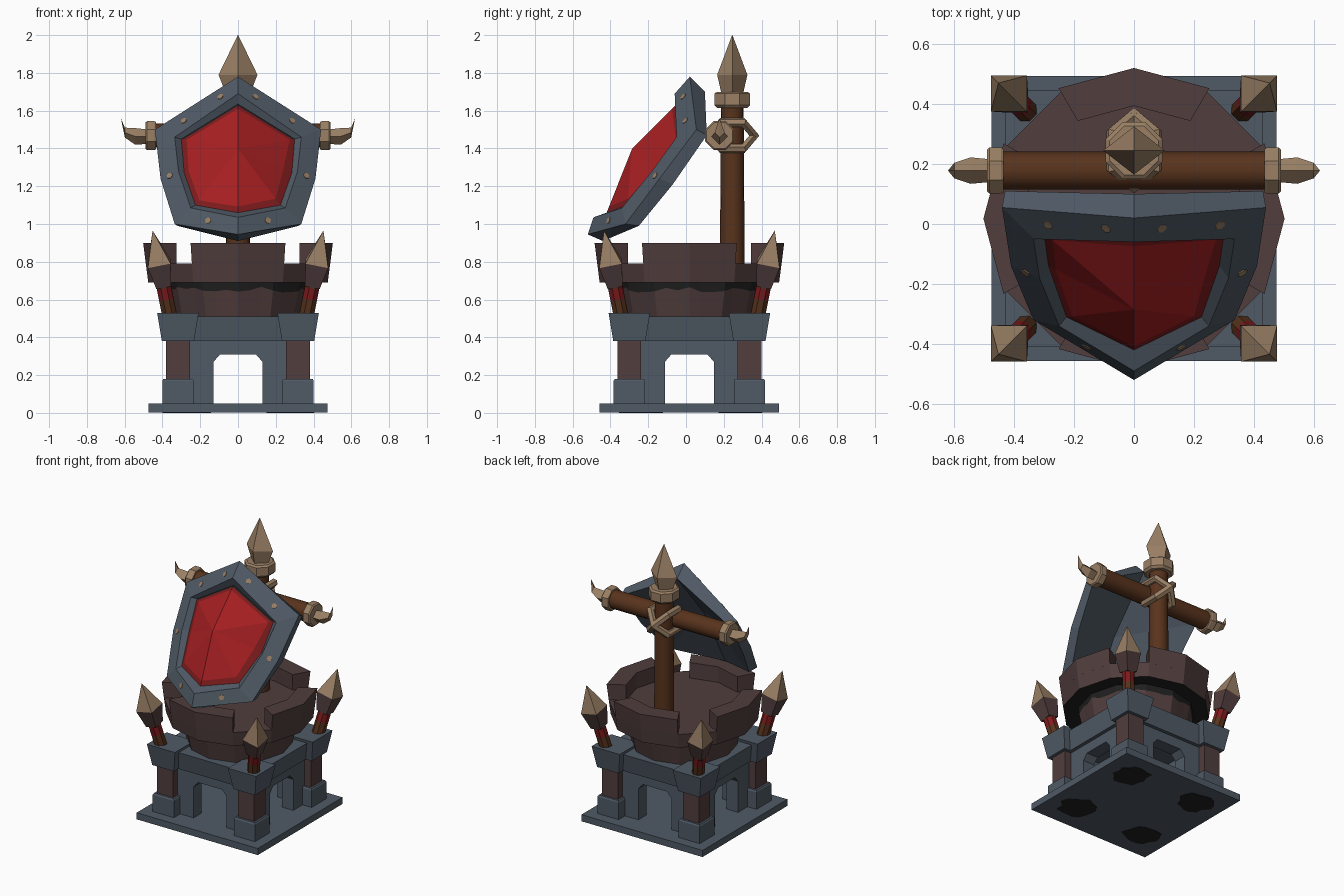
import bpy, bmesh, math, random
from mathutils import Vector as V

if "Cube" in bpy.data.objects:
    bpy.data.objects.remove(bpy.data.objects["Cube"])

random.seed(4)
CY = 0.018  # y centre of the tower

def mat(name, c):
    m = bpy.data.materials.new(name)
    m.diffuse_color = (*c, 1)
    m.use_nodes = True
    m.node_tree.nodes["Principled BSDF"].inputs["Base Color"].default_value = m.diffuse_color
    return m

STONE = mat("grey_stone", (0.080, 0.103, 0.132))
BROWN = mat("brown_stone", (0.083, 0.047, 0.047))
WOOD = mat("wood", (0.098, 0.033, 0.012))
BRONZE = mat("bronze", (0.325, 0.215, 0.130))
RED = mat("bright_red", (0.390, 0.014, 0.016))
DEEP = mat("deep_red", (0.210, 0.011, 0.012))
DARK = mat("soot", (0.014, 0.014, 0.014))

def loft(name, rings, mats, cap=True, smooth=False, rule=None):
    """Skin a stack of rings; a one-point ring makes a tip. mats: one per band, or a single one."""
    bm = bmesh.new()
    one = not isinstance(mats, list)
    slots = [mats] if one else list(dict.fromkeys(mats))
    rv = [[bm.verts.new(p) for p in r] for r in rings]
    n = max(len(r) for r in rings)
    for k in range(len(rv) - 1):
        a, b = rv[k], rv[k + 1]
        for i in range(n):
            j = (i + 1) % n
            vs = [a[i % len(a)], a[j % len(a)], b[j % len(b)], b[i % len(b)]]
            f = bm.faces.new(list(dict.fromkeys(vs)))
            m = mats if one else mats[k]
            if rule:
                m = rule(k, f.calc_center_median(), m)
            f.material_index = slots.index(m)
    if cap:
        for r, k in ((rv[0], 0), (rv[-1], -1)):
            if len(r) > 2:
                bm.faces.new(r).material_index = 0 if one else slots.index(mats[k])
    bmesh.ops.remove_doubles(bm, verts=bm.verts, dist=1e-5)
    bmesh.ops.recalc_face_normals(bm, faces=bm.faces)
    me = bpy.data.meshes.new(name)
    bm.to_mesh(me)
    bm.free()
    ob = bpy.data.objects.new(name, me)
    bpy.context.collection.objects.link(ob)
    for m in slots:
        me.materials.append(m)
    if smooth:
        bpy.ops.object.select_all(action='DESELECT')
        ob.select_set(True)
        bpy.context.view_layer.objects.active = ob
        bpy.ops.object.shade_smooth_by_angle(angle=0.7)
    return ob

def ngon(x, y, z, r, n, off=0.0):
    return [V((x + r * math.cos(off + math.tau * i / n), y + r * math.sin(off + math.tau * i / n), z)) for i in range(n)]

def rect(x, y, z, hx, hy=None):
    hy = hy or hx
    return [V((x + a * hx, y + b * hy, z)) for a, b in ((-1, -1), (1, -1), (1, 1), (-1, 1))]

def xring(x, y, z, r, n, off=0.0):
    return [V((x, y + r * math.cos(off + math.tau * i / n), z + r * math.sin(off + math.tau * i / n))) for i in range(n)]

CORNERS = [(sx, sy) for sx in (-1, 1) for sy in (-1, 1)]

# Base plate with ragged soot patches underneath
loft("base_plate", [rect(0, CY, .003, .475), rect(0, CY, .05, .475)], STONE)
for sx, sy in CORNERS:
    p = []
    for i in range(16):
        a, r = math.tau * i / 16, random.uniform(.095, .135)
        p.append(V((sx * .27 + r * math.cos(a), CY + sy * .27 + r * math.sin(a), 0)))
    loft("soot_patch", [p, [q + V((0, 0, .004)) for q in p]], DARK)

# Four arched walls
arch = [(-.3, .05), (-.13, .05), (-.13, .27), (-.095, .31), (.095, .31), (.13, .27), (.13, .05), (.3, .05), (.3, .39), (-.3, .39)]
for k in range(4):
    c, s = round(math.cos(k * math.pi / 2)), round(math.sin(k * math.pi / 2))
    loft("arch_wall", [[V((c * u + s * d, CY + s * u - c * d, z)) for u, z in arch] for d in (.33, .24)], STONE)
loft("stone_band", [rect(0, CY, .38, .355), rect(0, CY, .51, .38)], STONE)

# Corner pillars, caps and leaning stakes
for sx, sy in CORNERS:
    x, y = sx * .318, CY + sy * .318
    loft("pillar_foot", [rect(x, y, .05, .083), rect(x, y, .17, .083), rect(x, y, .18, .077)], STONE)
    loft("pillar", [rect(x, y, .17, .063), rect(x, y, .39, .063)], BROWN)
    loft("pillar_cap", [rect(x, y, .38, .085), rect(x, y, .53, .11)], STONE)

    def lean(ring):
        # move a ring out along the leaning axis and tilt it square to that axis
        out = []
        for p in ring:
            d = .365 + .2 * (p.z - .53)
            out.append(V((sx * d + p.x, CY + sy * d + p.y, p.z - .2 * (p.x * sx + p.y * sy))))
        return out

    loft("stake_shaft", [lean(ngon(0, 0, z, .041, 8, math.pi / 8)) for z in (.48, .605, .665, .70)], [WOOD, DEEP, WOOD], smooth=True)
    loft("stake_head", [lean(rect(0, 0, .67, .039)), lean(rect(0, 0, .79, .06)), lean([V((0, 0, .965))])], [BROWN, BRONZE])

# Round tower with soot under the overhang
prof = [(.340, .50), (.370, .65), (.376, .69), (.475, .69), (.488, .79)]
rings = [ngon(0, CY, z, r, 12) for r, z in prof]
rings[1:3] = [[a.lerp(b, (j % 3) / 3) if j % 3 else a for j in range(36)
               for a, b in [(r[j // 3], r[(j // 3 + 1) % 12])]] for r in rings[1:3]]
for v in rings[1]:
    v.z += random.uniform(-.012, .018)
for k in (0, 3, 4):
    r = rings[k]
    rings[k] = [r[j // 3].lerp(r[(j // 3 + 1) % 12], (j % 3) / 3) for j in range(36)]
loft("tower", rings, [BROWN, DARK, DARK, BROWN])
# Battlements
for k in range(4):
    def wedge(z, ro):
        a = [math.radians(90 * k + d) for d in (-30, 0, 30)]
        pts = [(ro, t) for t in a] + [(.376, t) for t in reversed(a)]
        return [V((r * math.cos(t), CY + r * math.sin(t), z)) for r, t in pts]
    loft("merlon", [wedge(.785, .4875), wedge(.90, .502)], BROWN)

# Upright post with collar and spear tip
PY = .245
loft("post", [ngon(0, PY, .72, .066, 16), ngon(0, PY, 1.64, .060, 16)], WOOD, smooth=True)
loft("post_collar", [ngon(0, PY, z, r, 8, math.pi / 8) for z, r in ((1.615, .088), (1.63, .102), (1.69, .102), (1.70, .088))], BRONZE)
loft("post_tip", [[V((hx * a, PY + hy * b, z)) for a, b in ((1, 0), (0, 1), (-1, 0), (0, -1))]
                  for hx, hy, z in ((.06, .055, 1.68), (.103, .08, 1.79), (.001, .001, 2.0))], BRONZE)

# Crossbar with collars and upturned horns
BY, BZ = .178, 1.468
loft("crossbar", [xring(-.46, BY, BZ, .063, 16), xring(.46, BY, BZ, .063, 16)], WOOD, smooth=True)
for s in (-1, 1):
    loft("bar_collar", [xring(s * x, BY, BZ, r, 8, math.pi / 8) for x, r in ((.435, .078), (.443, .083), (.482, .083), (.49, .075))], BRONZE)
    loft("bar_horn", [xring(s * x, BY, z, r, 4) for x, z, r in ((.48, 1.462, .038), (.545, 1.464, .044), (.599, 1.484, .026))]
         + [[V((s * .62, BY, 1.56))]], BRONZE)

# Diagonal lashings around the crossing
for s in (-1, 1):
    u, w, nrm = V((0, 1, 0)), V((s, 0, 1)).normalized(), V((s, 0, -1)).normalized()
    loop = []
    for i in range(7):
        a = math.tau * i / 6
        rad = u * math.cos(a) + w * math.sin(a)
        cen = V((0, PY, BZ)) + u * .117 * math.cos(a) + w * .112 * math.sin(a)
        loop.append([cen + rad * .026 * math.cos(b) + nrm * .026 * math.sin(b) for b in (math.tau * j / 6 for j in range(6))])
    loft("lashing", loop, BRONZE, cap=False)

# Shield: half loops mirrored in x (back, outer rim, inner rim, red panel)
def full(h):
    return [V(p) for p in h] + [V((-p[0], p[1], p[2])) for p in h[-2:0:-1]]

back = [(0, .10, 1.70), (.43, .11, 1.47), (.40, -.07, 1.21), (.32, -.25, .99), (0, -.44, .91)]
outer = [(0, .02, 1.78), (.44, .055, 1.50), (.41, -.14, 1.24), (.335, -.32, 1.0), (0, -.52, .945)]
inner = [(0, -.06, 1.69), (.335, -.05, 1.46), (.315, -.18, 1.28), (.25, -.34, 1.085), (0, -.49, 1.035)]
panel = [(0, -.05, 1.635), (.30, -.03, 1.45), (.285, -.14, 1.27), (.225, -.31, 1.10), (0, -.42, 1.06)]
peak = V((0, -.285, 1.40))
paint = [random.uniform(.08, .16) for i in range(8)]

def toward(f):
    return [p.lerp(peak, f) for p in full(panel)]

shield_rings = [[V((0, -.20, 1.345))], full(back), full(outer), full(inner), full(panel), toward(.035),
                [p.lerp(peak, t) for p, t in zip(full(panel), paint)], [peak]]
loft("shield", shield_rings, [STONE, STONE, STONE, STONE, DEEP, DEEP, RED, DARK],
     rule=lambda k, c, m: DARK if k == 4 and c.z > 1.48 else m)

# Flat rivets on the shield rim
O, R = [V(p) for p in outer], [V(p) for p in inner]
for i, t in ((0, .24), (0, .74), (2, .02), (3, .46)):
    o, r = O[i].lerp(O[i + 1], t), R[i].lerp(R[i + 1], t)
    c = (o + r) / 2
    e = (O[i + 1] - O[i]).normalized()
    nrm = e.cross(r - o).normalized()
    if nrm.y > 0:
        nrm = -nrm
    g = nrm.cross(e)
    for s in (1, -1):
        disc = [[c + nrm * h + (e * math.cos(a) + g * math.sin(a)) * .018 for a in (math.tau * j / 6 for j in range(6))]
                for h in (-.006, .003)]
        loft("rivet", [[V((s * p.x, p.y, p.z)) for p in d] for d in disc], BRONZE)
